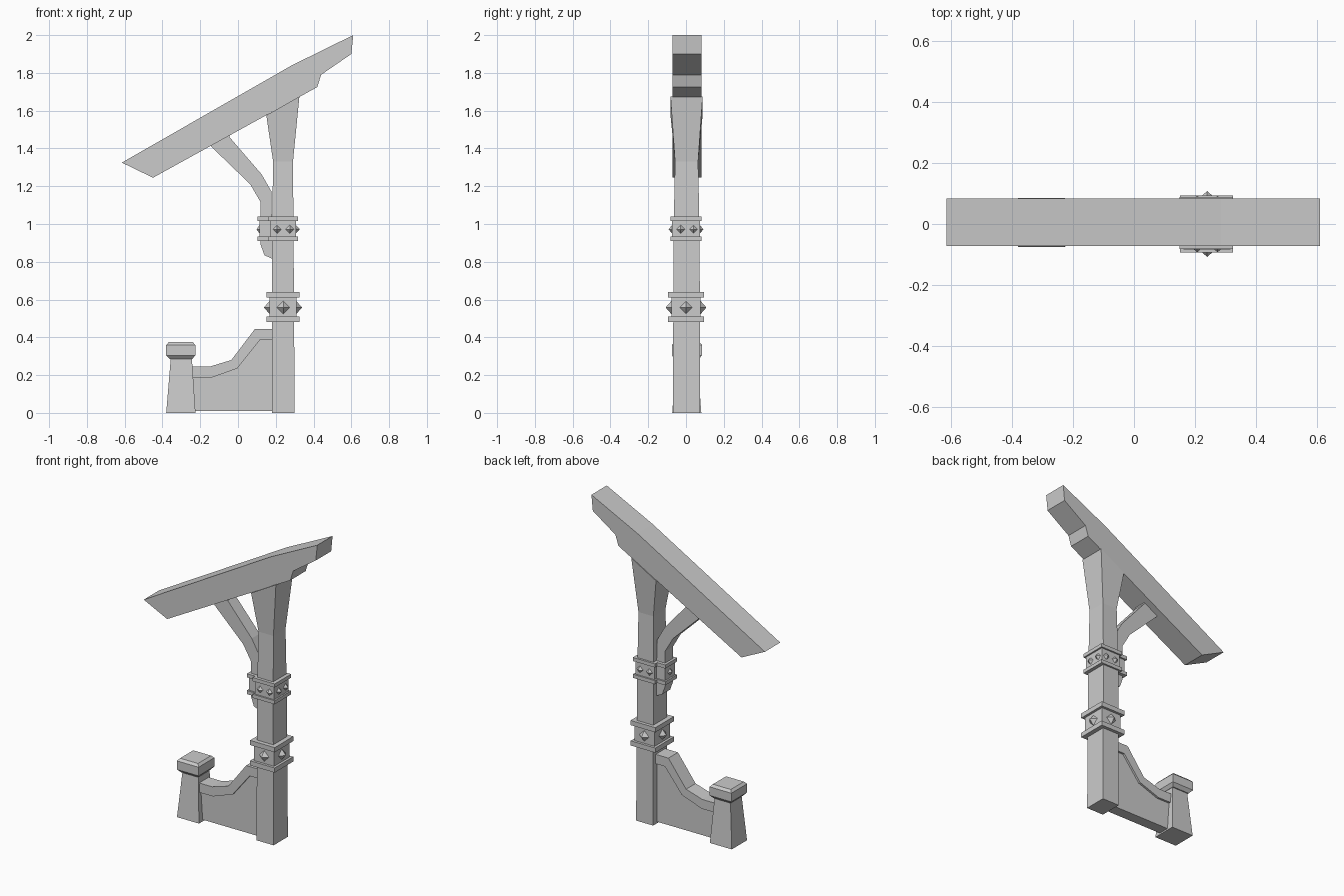
import bpy, bmesh
from math import pi
from mathutils import Matrix, Vector

if "Cube" in bpy.data.objects:
    bpy.data.objects.remove(bpy.data.objects["Cube"])

GREY = bpy.data.materials.new("plain grey")
GREY.use_nodes = True
GREY.diffuse_color = (0.6, 0.6, 0.6, 1)
GREY.node_tree.nodes["Principled BSDF"].inputs["Base Color"].default_value = (0.6, 0.6, 0.6, 1)


def finish(name, bm):
    bmesh.ops.recalc_face_normals(bm, faces=bm.faces)
    mesh = bpy.data.meshes.new(name)
    bm.to_mesh(mesh)
    bm.free()
    mesh.materials.append(GREY)
    obj = bpy.data.objects.new(name, mesh)
    bpy.context.collection.objects.link(obj)
    return obj


def extrude_profile(name, points, y0, y1):
    """Side profile in x and z, extruded along y."""
    bm = bmesh.new()
    face = bm.faces.new([bm.verts.new((x, y0, z)) for x, z in points])
    out = bmesh.ops.extrude_face_region(bm, geom=[face])["geom"]
    verts = [v for v in out if isinstance(v, bmesh.types.BMVert)]
    bmesh.ops.translate(bm, verts=verts, vec=(0, y1 - y0, 0))
    return finish(name, bm)


def loft(name, sections, yc=0.0):
    """Rectangular sections: left x, left z, right x, right z, half depth."""
    bm = bmesh.new()
    rings = []
    for xl, zl, xr, zr, d in sections:
        corners = ((xl, yc - d, zl), (xr, yc - d, zr), (xr, yc + d, zr), (xl, yc + d, zl))
        rings.append([bm.verts.new(c) for c in corners])
    for a, b in zip(rings, rings[1:]):
        for i in range(4):
            j = (i + 1) % 4
            bm.faces.new((a[i], a[j], b[j], b[i]))
    bm.faces.new(rings[0])
    bm.faces.new(rings[-1])
    return finish(name, bm)


def level(x0, x1, z, d):
    return (x0, z, x1, z, d)


def box(name, x0, x1, d, z0, z1):
    return loft(name, [level(x0, x1, z0, d), level(x0, x1, z1, d)])


def stud(name, pos, normal, size, height):
    """Four-sided pointed stud standing on a face."""
    bm = bmesh.new()
    bmesh.ops.create_cone(bm, cap_ends=True, segments=4, radius1=size, radius2=0, depth=height)
    turn = Vector((0, 0, 1)).rotation_difference(Vector(normal)).to_matrix().to_4x4()
    place = Vector(pos) + Vector(normal) * height / 2
    bmesh.ops.transform(bm, matrix=Matrix.Translation(place) @ turn, verts=bm.verts)
    return finish(name, bm)


def band(name, x0, x1, d, z0, z1, rim, lip):
    """Collar with a projecting rim at its top and bottom."""
    box(name + "_core", x0, x1, d, z0 + rim / 2, z1 - rim / 2)
    box(name + "_lower_rim", x0 - lip, x1 + lip, d + lip, z0, z0 + rim)
    box(name + "_upper_rim", x0 - lip, x1 + lip, d + lip, z1 - rim, z1)


# Sloping roof beam with a stepped upper end
extrude_profile("roof_beam", [(-0.615, 1.325), (0.285, 1.84), (0.61, 2.0), (0.6, 1.9),
                              (0.44, 1.79), (0.42, 1.725), (-0.45, 1.245)], -0.072, 0.083)

# Main post flaring out to meet the beam
loft("post", [level(0.18, 0.3, 0, 0.072), level(0.18, 0.294, 0.95, 0.069),
              level(0.186, 0.291, 1.33, 0.061), (0.15, 1.575, 0.325, 1.675, 0.085)], 0.003)

# Curved brace
extrude_profile("brace", [(-0.142, 1.41), (-0.14, 1.43), (-0.045, 1.48), (-0.045, 1.46),
                          (0.125, 1.263), (0.177, 1.172), (0.182, 0.815), (0.14, 0.835),
                          (0.12, 0.89), (0.12, 1.115), (0.065, 1.21)], -0.04, 0.04)

# Collars round the post and the brace
band("lower_band", 0.167, 0.309, 0.078, 0.48, 0.64, 0.03, 0.016)
band("upper_band", 0.172, 0.307, 0.073, 0.91, 1.04, 0.023, 0.01)
band("brace_band", 0.114, 0.18, 0.05, 0.91, 1.04, 0.023, 0.01)

# Pointed studs on the collars
for side, s in (("front", -1), ("back", 1)):
    stud("lower_stud_" + side, (0.24, s * 0.078, 0.558), (0, s, 0), 0.034, 0.03)
    for i, x in enumerate((0.207, 0.274)):
        stud(f"upper_stud_{side}_{i}", (x, s * 0.073, 0.972), (0, s, 0), 0.022, 0.02)
stud("lower_stud_left", (0.309, 0, 0.558), (1, 0, 0), 0.034, 0.03)
stud("lower_stud_right", (0.167, 0, 0.558), (-1, 0, 0), 0.034, 0.03)
for i, y in enumerate((-0.028, 0.04)):
    stud(f"upper_stud_left_{i}", (0.307, y, 0.972), (1, 0, 0), 0.022, 0.02)
stud("brace_stud", (0.114, 0, 0.972), (-1, 0, 0), 0.022, 0.016)

# Low wall with a thicker coping
lower_edge = [(-0.26, 0.185), (-0.145, 0.185), (-0.005, 0.235), (0.115, 0.385), (0.19, 0.385)]
upper_edge = [(0.19, 0.445), (0.09, 0.445), (-0.035, 0.28), (-0.15, 0.245), (-0.26, 0.245)]
extrude_profile("wall", lower_edge + [(0.19, 0.01), (-0.26, 0.01)], -0.034, 0.036)
extrude_profile("coping", lower_edge + upper_edge, -0.047, 0.049)

# Tapered end pier and its bevelled cap
loft("pier", [level(-0.38, -0.225, 0, 0.077), level(-0.355, -0.245, 0.3, 0.055)], 0.004)
loft("pier_cap", [level(-0.362, -0.242, 0.285, 0.062), level(-0.38, -0.226, 0.305, 0.08),
                  level(-0.38, -0.226, 0.36, 0.08), level(-0.366, -0.24, 0.375, 0.066)], 0.005)
